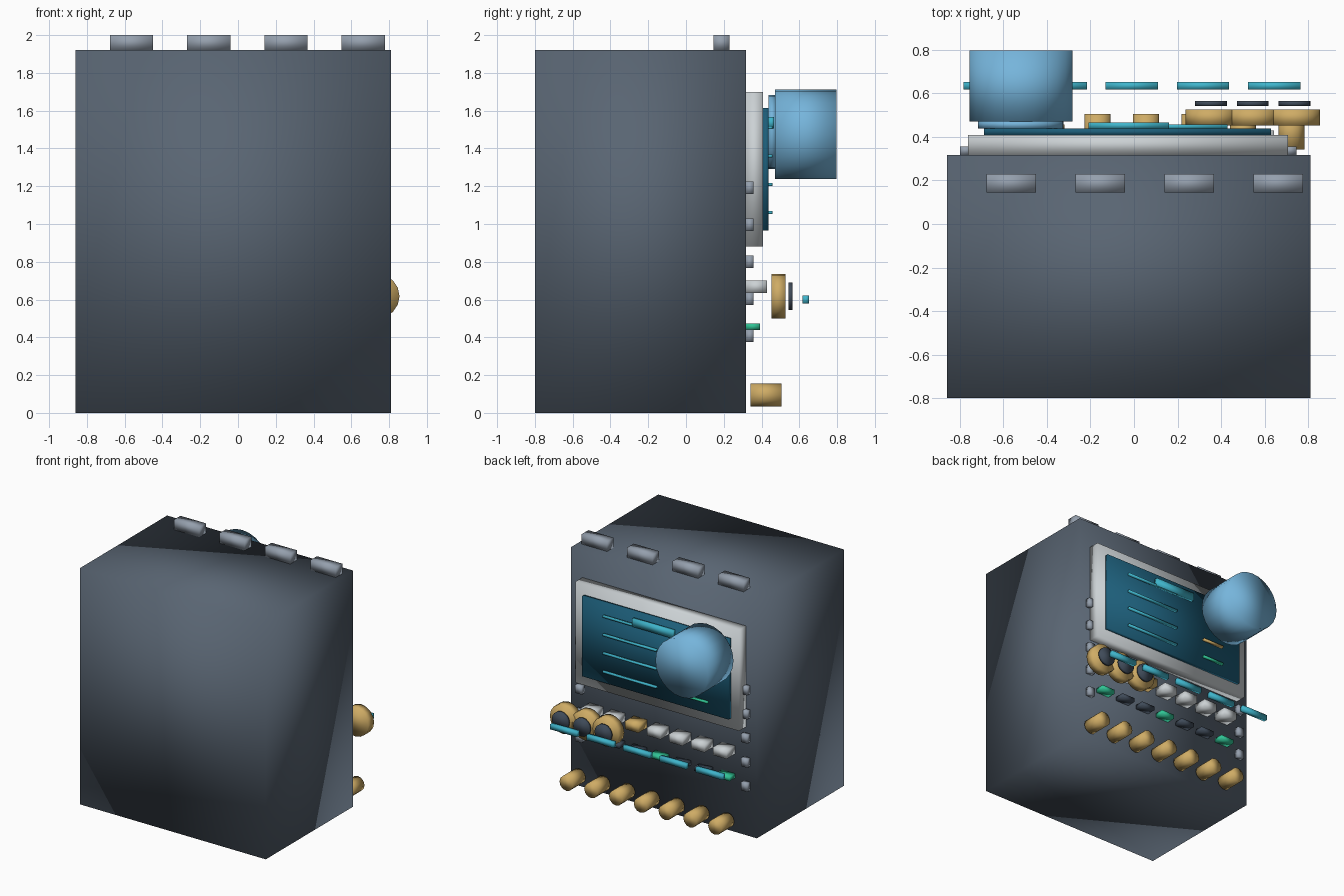
import bpy
import bmesh
from math import pi
from mathutils import Matrix, Vector

if "Cube" in bpy.data.objects:
    bpy.data.objects.remove(bpy.data.objects["Cube"], do_unlink=True)


def material(name, r, g, b):
    m = bpy.data.materials.new(name)
    m.use_nodes = True
    m.diffuse_color = (r, g, b, 1)
    bsdf = next(n for n in m.node_tree.nodes if n.type == "BSDF_PRINCIPLED")
    bsdf.inputs["Base Color"].default_value = (r, g, b, 1)
    return m


slate = material("slate", 0.10, 0.13, 0.17)
silver = material("silver", 0.30, 0.35, 0.42)
pale_grey = material("pale_grey", 0.60, 0.64, 0.66)
deep_teal = material("deep_teal", 0.012, 0.11, 0.19)
cyan = material("cyan", 0.05, 0.46, 0.60)
sky_blue = material("sky_blue", 0.18, 0.46, 0.71)
gold = material("gold", 0.62, 0.41, 0.13)
charcoal = material("charcoal", 0.05, 0.07, 0.10)
green = material("green", 0.03, 0.55, 0.30)


def finish(name, bm, mat):
    me = bpy.data.meshes.new(name)
    bm.to_mesh(me)
    bm.free()
    me.materials.append(mat)
    me.shade_smooth()
    ob = bpy.data.objects.new(name, me)
    bpy.context.collection.objects.link(ob)
    return ob


def box(name, x, y, z, mat):
    """Box from (min, max) ranges on each axis."""
    lo, hi = Vector((x[0], y[0], z[0])), Vector((x[1], y[1], z[1]))
    bm = bmesh.new()
    size = Matrix.Diagonal((*(hi - lo), 1))
    bmesh.ops.create_cube(bm, size=1, matrix=Matrix.Translation((lo + hi) / 2) @ size)
    return finish(name, bm, mat)


def around(c, half):
    return (c - half, c + half)


def drum(name, x, z, radius, y, mat, sides=16):
    """Cylinder lying along y."""
    bm = bmesh.new()
    place = Matrix.Translation((x, sum(y) / 2, z)) @ Matrix.Rotation(pi / 2, 4, "X")
    bmesh.ops.create_cone(bm, cap_ends=True, segments=sides, radius1=radius,
                          radius2=radius, depth=y[1] - y[0], matrix=place)
    return finish(name, bm, mat)


BACK = 0.318

# Cabinet and the lugs on its top
box("cabinet", (-0.86, 0.81), (-0.8, BACK), (0, 1.92), slate)
for i in range(4):
    box(f"top_lug_{i}", around(-0.564 + 0.409 * i, 0.114), (0.145, 0.23), (1.92, 2), silver)

# Framed display
box("display_frame", (-0.763, 0.708), (BACK, 0.408), (0.88, 1.70), pale_grey)
box("display_panel", (-0.69, 0.63), (0.408, 0.438), (0.965, 1.615), deep_teal)
box("display_header", (-0.21, 0.16), (0.438, 0.467), (1.505, 1.567), cyan)
for i in range(4):
    box(f"display_line_{i}", (-0.05, 0.43), (0.438, 0.457), around(1.51 - 0.15 * i, 0.008), cyan)
for z, mat in ((1.21, gold), (1.06, green)):
    box(f"status_line_{mat.name}", (-0.51, -0.32), (0.438, 0.457), around(z, 0.008), mat)

# Large projecting drum
drum("drum_base", -0.52, 1.487, 0.197, (0.438, 0.475), sky_blue, 24)
drum("drum", -0.52, 1.474, 0.237, (0.472, 0.797), sky_blue, 24)

# Lug columns on both sides of the panel
for side, x in (("right", -0.772), ("left", 0.718)):
    for i in range(5):
        box(f"{side}_lug_{i}", around(x, 0.028), (BACK, 0.357),
            around(1.192 - 0.196 * i, 0.033), silver)

# Two rows of keys
for i in range(7):
    x = -0.605 + 0.198 * i
    box(f"key_{i}", around(x, 0.06), (BACK, 0.43), (0.635, 0.70),
        gold if i == 4 else pale_grey)
    box(f"small_key_{i}", around(x, 0.06), (BACK, 0.393), (0.44, 0.474),
        charcoal if i % 3 else green)

# Dials with dark caps
for i in range(3):
    x = 0.354 + 0.192 * i
    drum(f"dial_{i}", x, 0.618, 0.117, (0.453, 0.527), gold)
    drum(f"dial_cap_{i}", x, 0.618, 0.073, (0.542, 0.565), charcoal)

# Row of bars in front of the keys
for i in range(5):
    box(f"bar_{i}", around(-0.664 + 0.327 * i, 0.12), (0.618, 0.652), around(0.6, 0.021), cyan)

# Bottom row of knobs
for i in range(7):
    drum(f"knob_{i}", -0.613 + 0.2227 * i, 0.095, 0.06, (0.342, 0.506), gold, 12)
